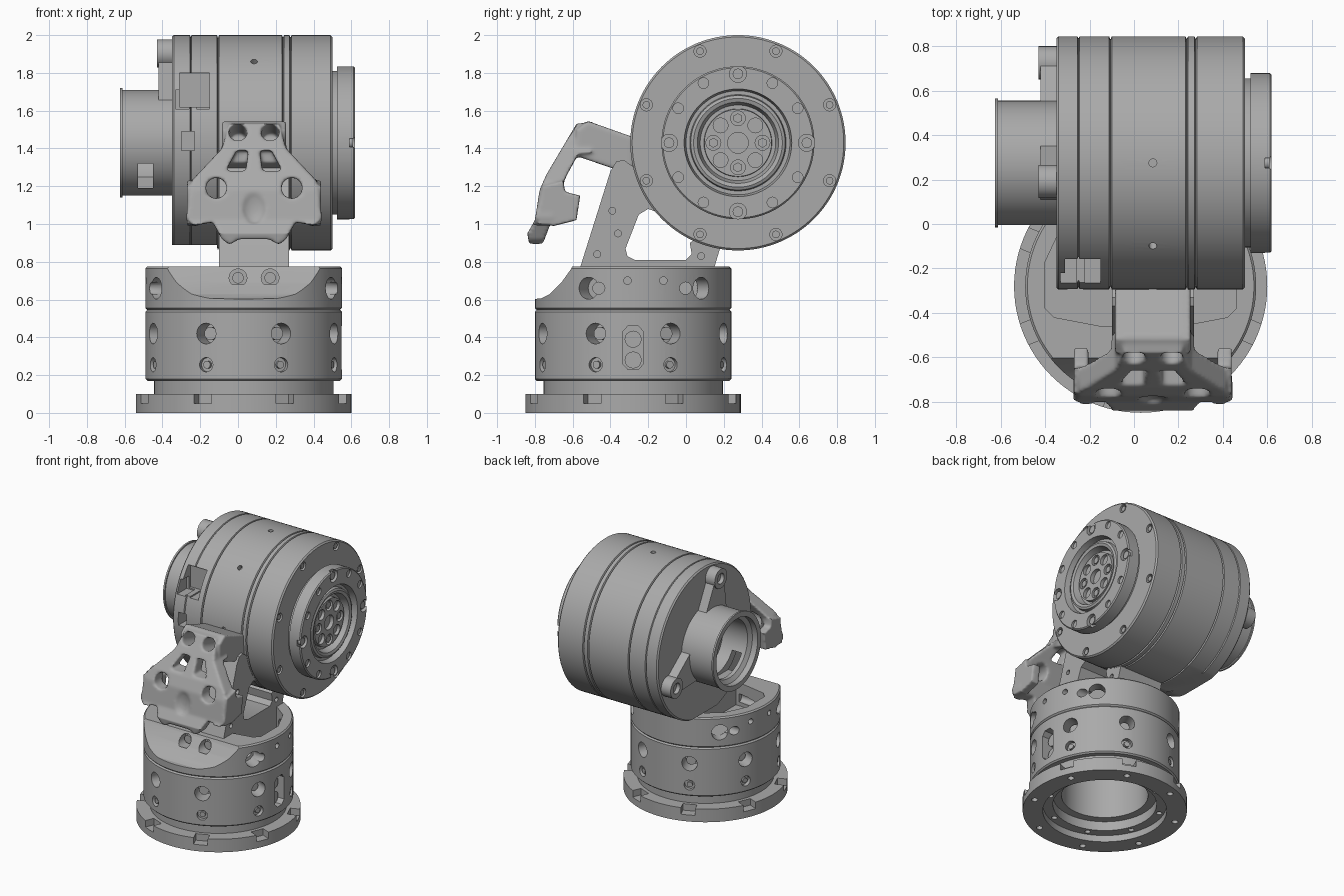
import bpy, bmesh
from math import sin, cos, pi, radians
from mathutils import Matrix, Vector

if "Cube" in bpy.data.objects:
    bpy.data.objects.remove(bpy.data.objects["Cube"])

grey = bpy.data.materials.new("machined grey")
grey.use_nodes = True
grey.diffuse_color = (0.4, 0.4, 0.4, 1)
grey.node_tree.nodes["Principled BSDF"].inputs["Base Color"].default_value = (0.4, 0.4, 0.4, 1)

BASE = Vector((0.03, -0.28, 0))     # base axis
DRUM = Vector((0, 0.275, 1.43))     # drum axis, along x
MID = 0.085                         # centre plane of the yoke and guard


def to_object(bm, name):
    bmesh.ops.recalc_face_normals(bm, faces=bm.faces)
    mesh = bpy.data.meshes.new(name)
    bm.to_mesh(mesh)
    bm.free()
    mesh.materials.append(grey)
    ob = bpy.data.objects.new(name, mesh)
    bpy.context.collection.objects.link(ob)
    return ob


def bake(ob):
    graph = bpy.context.evaluated_depsgraph_get()
    ob.data = bpy.data.meshes.new_from_object(ob.evaluated_get(graph))
    ob.modifiers.clear()


def boolean(ob, cutter_bm, operation="DIFFERENCE"):
    cutter = to_object(cutter_bm, "cutter")
    cutter.hide_render = True
    mod = ob.modifiers.new("cut", "BOOLEAN")
    mod.operation, mod.solver, mod.use_self, mod.object = operation, "EXACT", True, cutter
    bake(ob)
    bpy.data.objects.remove(cutter)


def smooth(ob, angle=30):
    bpy.ops.object.select_all(action="DESELECT")
    ob.select_set(True)
    bpy.context.view_layer.objects.active = ob
    bpy.ops.object.shade_smooth_by_angle(angle=radians(angle))


def lathe(name, profile, centre, along_x=False, closed=False, steps=96):
    """Spin (radius, height) points about the z or x axis."""
    bm = bmesh.new()
    vs = [bm.verts.new((r, 0, h)) for r, h in profile]
    edges = [bm.edges.new(p) for p in zip(vs, vs[1:])]
    if closed:
        edges.append(bm.edges.new((vs[-1], vs[0])))
    bmesh.ops.spin(bm, geom=vs + edges, axis=(0, 0, 1), cent=(0, 0, 0), angle=2 * pi, steps=steps)
    bmesh.ops.remove_doubles(bm, verts=bm.verts, dist=0.0005)
    turn = Matrix.Rotation(pi / 2, 4, "Y") if along_x else Matrix()
    bm.transform(Matrix.Translation(centre) @ turn)
    return to_object(bm, name)


def rod(bm, r, p, direction, depth, sides=24):
    """Cylinder centred on p."""
    turn = Vector(direction).to_track_quat("Z", "Y").to_matrix().to_4x4()
    bmesh.ops.create_cone(bm, cap_ends=True, segments=sides, radius1=r, radius2=r, depth=depth,
                          matrix=Matrix.Translation(p) @ turn)


def prism(bm, pts, axis, a, b):
    """Extrude a 2D outline from a to b along an axis."""
    place = {"x": lambda u, v: (a, u, v), "y": lambda u, v: (u, a, v), "z": lambda u, v: (u, v, a)}[axis]
    face = bm.faces.new([bm.verts.new(place(*p)) for p in pts])
    new = bmesh.ops.extrude_face_region(bm, geom=[face])["geom"]
    shift = Vector([(b - a) if c == axis else 0 for c in "xyz"])
    bmesh.ops.translate(bm, vec=shift, verts=[v for v in new if isinstance(v, bmesh.types.BMVert)])


def rect(u0, u1, v0, v1):
    return [(u0, v0), (u1, v0), (u1, v1), (u0, v1)]


def radial(deg):
    return Vector((cos(radians(deg)), sin(radians(deg)), 0))


def on_drum(deg, r, x):
    return DRUM + Vector((x, r * cos(radians(deg)), r * sin(radians(deg))))


EIGHT = [22.5 + 45 * k for k in range(8)]

# Base: flange, neck and hollow body
base = lathe("base_housing", [(0, 0.5), (0.3, 0.5), (0.3, 0.12), (0.36, 0.12), (0.36, 0.05), (0.43, 0.05),
             (0.43, 0), (0.57, 0), (0.57, 0.1), (0.475, 0.1), (0.475, 0.17), (0.51, 0.17), (0.52, 0.18),
             (0.52, 0.535), (0.51, 0.545), (0, 0.545)], BASE)
cut = bmesh.new()
for d in EIGHT:
    n = radial(d)
    at = lambda r, z: BASE + n * r + Vector((0, 0, z))
    rod(cut, 0.055, at(0.5, 0.42), n, 0.2)
    rod(cut, 0.038, at(0.52, 0.255), n, 0.06)
    bmesh.ops.create_cube(cut, size=1, matrix=Matrix.Translation(at(0.56, 0.09)) @
                          Matrix.Rotation(radians(d), 4, "Z") @ Matrix.Diagonal((0.12, 0.1, 0.08, 1)))
    rod(cut, 0.022, at(0.51, 0.01), (0, 0, 1), 0.05)
    rod(cut, 0.02, at(0.395, 0.05), (0, 0, 1), 0.04)
slot = [(-0.28 + 0.055 * s, z) for s, z in [(-0.5, 0.23), (0.5, 0.23), (1, 0.26), (1, 0.43), (0.5, 0.46),
                                          (-0.5, 0.46), (-1, 0.43), (-1, 0.26)]]
prism(cut, slot, "x", 0.46, 0.6)
boolean(base, cut)
smooth(base)

# Screws in the base
bm = bmesh.new()
for d in EIGHT:
    n = radial(d)
    rod(bm, 0.02, BASE + n * 0.495 + Vector((0, 0, 0.255)), n, 0.03, 16)
    rod(bm, 0.035, BASE + n * 0.42 + Vector((0, 0, 0.42)), n, 0.08, 16)
for z in (0.28, 0.39):
    rod(bm, 0.045, (0.47, -0.28, z), (1, 0, 0), 0.07, 16)
smooth(to_object(bm, "base_screws"))

# Upper ring with pocket and sloped front
ring = lathe("upper_ring", [(0, 0.545), (0.51, 0.545), (0.52, 0.555), (0.52, 0.765), (0.51, 0.775), (0, 0.775)], BASE)
cut = bmesh.new()
prism(cut, [(-0.4, -0.17), (-0.4, -0.38), (-0.36, -0.42), (-0.15, -0.46), (0.21, -0.46), (0.42, -0.42), (0.46, -0.38),
            (0.46, -0.17), (0.38, 0), (0.22, 0.12), (0.03, 0.16), (-0.16, 0.12), (-0.32, 0)], "z", 0.6, 0.9)
prism(cut, [(-0.59, 0.8), (-0.61, 0.76), (-0.66, 0.69), (-0.72, 0.63), (-0.77, 0.605), (-0.9, 0.6), (-0.9, 0.8)],
      "x", -0.7, 0.7)
for d in (-27, 44, 136, 207):
    rod(cut, 0.058, BASE + radial(d) * 0.48 + Vector((0, 0, 0.66)), radial(d), 0.14)
    rod(cut, 0.032, BASE + radial(d) * 0.4 + Vector((0, 0, 0.66)), (1, 0, 0), 0.4, 16)
for y in (-0.31, -0.12):
    rod(cut, 0.02, (0, y, 0.7), (1, 0, 0), 1.4, 16)
for x in (0, 0.17):
    rod(cut, 0.047, (x, -0.62, 0.715), (0, 1, 0), 0.1)
boolean(ring, cut)
smooth(ring)
bm = bmesh.new()
for x in (0, 0.17):
    rod(bm, 0.03, (x, -0.58, 0.715), (0, 1, 0), 0.05)
smooth(to_object(bm, "ring_screws"))

# Motor drum
drum = lathe("motor_drum", [(0, -0.35), (0.56, -0.35), (0.57, -0.34), (0.57, -0.255), (0.56, -0.25), (0.57, -0.245),
             (0.57, -0.112), (0.555, -0.106), (0.57, -0.1), (0.57, 0.232), (0.558, 0.238), (0.57, 0.244), (0.57, 0.272),
             (0.558, 0.278), (0.57, 0.284), (0.57, 0.49), (0.56, 0.5), (0, 0.5)], DRUM, True, steps=128)
cut = bmesh.new()
for d in EIGHT:
    rod(cut, 0.032, on_drum(d, 0.525, 0.49), (1, 0, 0), 0.06)
prism(cut, rect(-0.4, -0.112, 0.8, 0.89), "y", -0.3, 0.9)
prism(cut, rect(-0.31, -0.15, 1.62, 1.8), "y", -0.4, -0.13)
for x0, z0 in ((-0.33, 1.61), (-0.22, 1.61), (-0.3, 1.39)):
    prism(cut, rect(x0, x0 + 0.07, z0, z0 + 0.1), "y", -0.4, -0.15)
for d in (90, 131, 222 - 90 + 45):
    rod(cut, 0.018, on_drum(d, 0.56, MID), on_drum(d, 1, 0) - DRUM, 0.06, 16)
boolean(drum, cut)
smooth(drum)
bm = bmesh.new()
for d in EIGHT:
    rod(bm, 0.02, on_drum(d, 0.525, 0.48), (1, 0, 0), 0.03, 16)
smooth(to_object(bm, "drum_screws"))

# Output flange with ribbed rings
flange = lathe("output_flange", [(0, 0.49), (0.38, 0.49), (0.38, 0.525), (0.405, 0.525), (0.405, 0.612), (0.397, 0.62),
               (0.285, 0.62), (0.275, 0.575), (0.255, 0.575), (0.25, 0.6), (0.235, 0.607), (0.215, 0.6),
               (0.2, 0.55), (0.18, 0.55), (0.178, 0.58), (0, 0.58)], DRUM, True)
cut, bm = bmesh.new(), bmesh.new()
for k in range(12):
    big = k % 3 == 0
    rod(cut, 0.045 if big else 0.028, on_drum(30 * k, 0.365, 0.62), (1, 0, 0), 0.06 if big else 0.03)
    rod(bm, 0.028 if big else 0.02, on_drum(30 * k, 0.365, 0.59), (1, 0, 0), 0.04, 16)
for k in range(8):
    rod(cut, 0.039, on_drum(45 * k, 0.13, 0.58), (1, 0, 0), 0.05)
    if k % 2 == 0:
        rod(bm, 0.026, on_drum(45 * k, 0.13, 0.56), (1, 0, 0), 0.03, 6)
rod(cut, 0.055, on_drum(0, 0, 0.58), (1, 0, 0), 0.06)
boolean(flange, cut)
smooth(flange)
smooth(to_object(bm, "flange_screws"))

# Rear hub tube with window
hub = lathe("rear_hub", [(0.22, -0.34), (0.28, -0.34), (0.28, -0.612), (0.29, -0.612), (0.29, -0.625), (0.25, -0.625),
            (0.25, -0.58), (0.22, -0.56)], DRUM, True, closed=True)
cut = bmesh.new()
prism(cut, rect(-0.53, -0.45, 1.19, 1.32), "y", -0.1, 0.4)
boolean(hub, cut)
smooth(hub)

# Rear bracket arms ending in screw lugs
bm = bmesh.new()
cut = bmesh.new()
for d in (100, -20):
    lug = on_drum(d, 0.48, -0.38)
    rod(bm, 0.075, lug, (1, 0, 0), 0.1)
    rod(cut, 0.04, lug - Vector((0.05, 0, 0)), (1, 0, 0), 0.06)
    pts = [on_drum(d + s, r, 0) for s, r in ((-28, 0.27), (-8, 0.45), (8, 0.45), (28, 0.27))]
    prism(bm, [(p.y, p.z) for p in pts], "x", -0.42, -0.345)
bracket = to_object(bm, "rear_bracket")
boolean(bracket, cut)
smooth(bracket)

# Yoke strut and foot carrying the drum
bm = bmesh.new()
prism(bm, [(-0.57, 0.74), (-0.4, 1.28), (-0.37, 1.33), (-0.33, 1.34), (-0.29, 1.31), (-0.2, 1.28), (-0.12, 1.05),
           (-0.2, 1.08), (-0.25, 1.05), (-0.32, 0.87), (-0.31, 0.83), (-0.27, 0.81), (0, 0.81), (0.03, 0.84),
           (0.02, 0.9), (0.1, 0.95), (0.25, 0.9), (0.18, 0.87), (0.15, 0.77), (0.12, 0.6), (-0.5, 0.6)], "x", -0.1, 0.27)
yoke = to_object(bm, "yoke")
cut = bmesh.new()
for y, z in ((-0.39, 1.07), (-0.36, 0.95), (-0.47, 0.84), (0.08, 0.83)):
    for x in (-0.1, 0.27):
        rod(cut, 0.018, (x, y, z), (1, 0, 0), 0.05, 16)
boolean(yoke, cut)
smooth(yoke)

# Front guard: curved shell trimmed to its outline, with arm and side wings
bm = bmesh.new()
prism(bm, [(-0.5, 1.54), (-0.58, 1.53), (-0.74, 1.26), (-0.775, 1.18), (-0.8, 1.02), (-0.84, 0.95), (-0.83, 0.89),
           (-0.76, 0.89), (-0.71, 1.02), (-0.69, 1.12), (-0.63, 1.26), (-0.57, 1.37), (-0.5, 1.38)], "x", -0.5, 0.6)
guard = to_object(bm, "front_guard")
half = [(0.07, 1.55), (0.13, 1.54), (0.17, 1.4), (0.33, 1.23), (0.36, 1.03), (0.32, 0.99), (0.22, 1.01), (0.17, 0.92),
        (0.13, 0.89), (0.08, 0.92)]
trim = bmesh.new()
prism(trim, [(MID + x, z) for x, z in half] + [(MID - x, z) for x, z in reversed(half)], "y", -1, 0)
boolean(guard, trim, "INTERSECT")
bm = bmesh.new()
prism(bm, [(-0.28, 1.46), (-0.52, 1.545), (-0.58, 1.5), (-0.58, 1.36), (-0.36, 1.285), (-0.28, 1.3)],
      "x", MID - 0.17, MID + 0.17)
wing = [(-0.78, 1.0), (-0.7, 0.99), (-0.58, 1.02), (-0.56, 1.15), (-0.64, 1.17), (-0.65, 1.23), (-0.76, 1.2)]
for s in (-1, 1):
    prism(bm, wing, "x", MID + s * 0.29, MID + s * 0.355)
bm.from_mesh(guard.data)
bpy.data.objects.remove(guard)
guard = to_object(bm, "front_guard")
cut = bmesh.new()
for s in (-1, 1):
    rod(cut, 0.048, (MID + s * 0.085, -0.55, 1.47), (0, 1, -0.3), 0.24)
    rod(cut, 0.055, (MID + s * 0.2, -0.7, 1.19), (0, 1, 0), 0.4)
    prism(cut, [(MID + s * x, z) for x, z in ((0.03, 1.39), (0.09, 1.39), (0.15, 1.28), (0.045, 1.28))],
          "y", -0.9, -0.47)
bmesh.ops.create_uvsphere(cut, u_segments=24, v_segments=12, radius=1, matrix=Matrix.Translation((MID, -0.805, 1.1))
                          @ Matrix.Diagonal((0.07, 0.04, 0.1, 1)))
boolean(guard, cut)
mod = guard.modifiers.new("round", "REMESH")
mod.mode, mod.voxel_size = "VOXEL", 0.01
mod = guard.modifiers.new("soften", "SMOOTH")
mod.factor, mod.iterations = 0.5, 6
bake(guard)
smooth(guard, 60)
